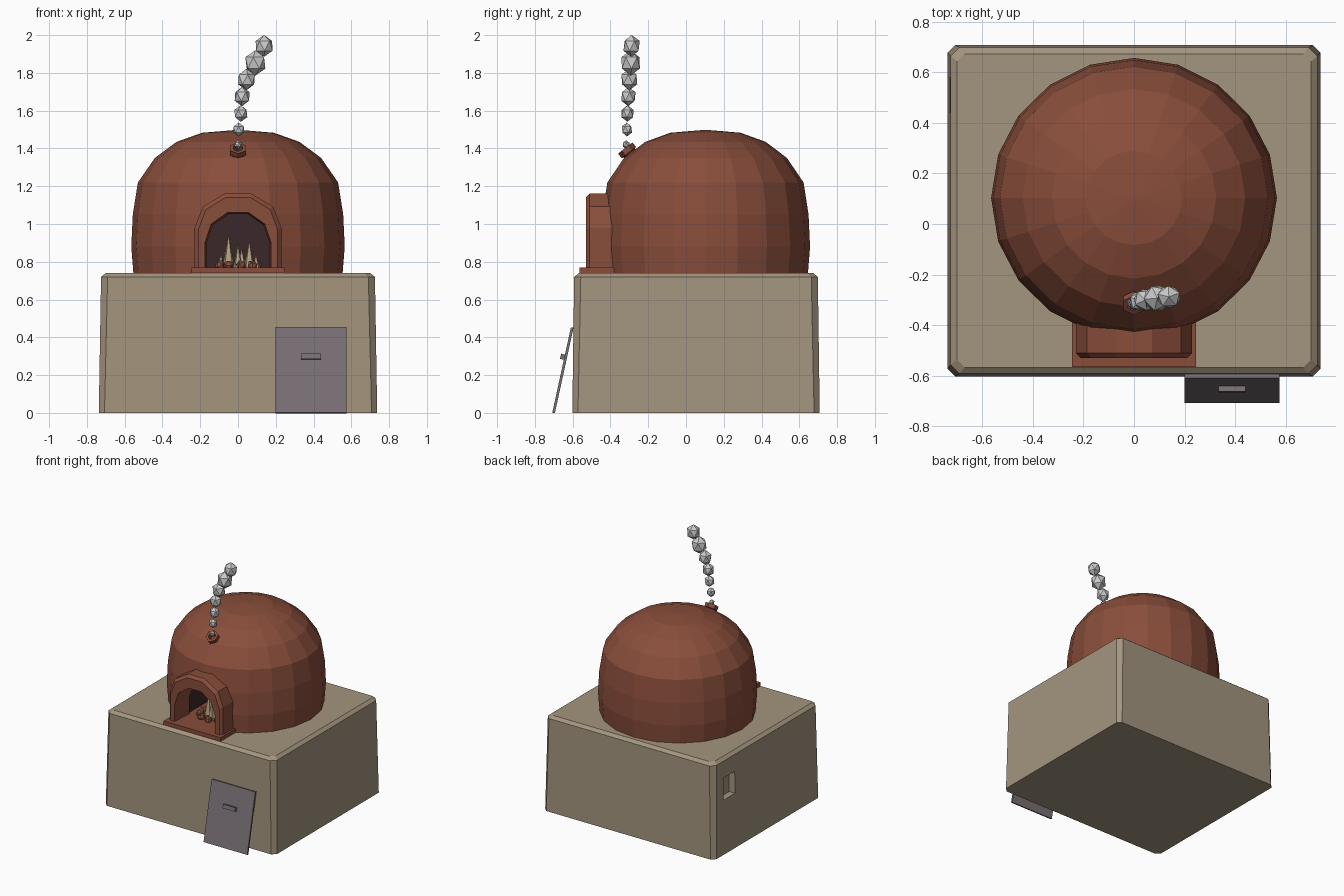
import bpy, bmesh, math
from mathutils import Matrix, Vector

cube = bpy.data.objects.get("Cube")
if cube:
    bpy.data.objects.remove(cube, do_unlink=True)


def material(name, r, g, b):
    m = bpy.data.materials.new(name)
    m.use_nodes = True
    m.diffuse_color = (r, g, b, 1)
    m.node_tree.nodes["Principled BSDF"].inputs["Base Color"].default_value = (r, g, b, 1)
    return m


STONE = material("sandstone", 0.37, 0.30, 0.21)
BRICK = material("terracotta", 0.25, 0.075, 0.043)
SOOT = material("soot", 0.045, 0.02, 0.021)
IRON = material("iron grey", 0.19, 0.16, 0.175)
SMOKE = material("smoke grey", 0.6, 0.6, 0.6)
FLAME = material("pale flame", 0.46, 0.36, 0.22)


def finish(name, bm, *mats):
    bmesh.ops.recalc_face_normals(bm, faces=bm.faces)
    me = bpy.data.meshes.new(name)
    bm.to_mesh(me)
    bm.free()
    for m in mats:
        me.materials.append(m)
    ob = bpy.data.objects.new(name, me)
    bpy.context.collection.objects.link(ob)
    return ob


def loft(bm, loops, closed=True, caps=False, wrap=False):
    """Join matching loops of points with quads."""
    rings = [[bm.verts.new(p) for p in loop] for loop in loops]
    n = len(rings[0])
    pairs = list(zip(rings, rings[1:])) + ([(rings[-1], rings[0])] if wrap else [])
    for a, b in pairs:
        for i in range(n if closed else n - 1):
            j = (i + 1) % n
            bm.faces.new((a[i], a[j], b[j], b[i]))
    if caps:
        bm.faces.new(rings[0])
        bm.faces.new(rings[-1])


def box(name, mat, lo, hi):
    lo, hi = Vector(lo), Vector(hi)
    bm = bmesh.new()
    bmesh.ops.create_cube(bm, size=1, matrix=Matrix.Translation((lo + hi) / 2)
                          @ Matrix.Diagonal((*(hi - lo), 1)))
    return finish(name, bm, mat)


def circle(r, z, n, squash=1.0, cy=0.0):
    return [(r * math.sin(2 * math.pi * i / n),
             cy + squash * r * math.cos(2 * math.pi * i / n), z) for i in range(n)]


def arch(hw, spring, rise, y, foot=0.74):
    pts = [(hw, y, foot)]
    for i in range(6):
        a = math.pi * i / 5
        pts.append((hw * math.cos(a), y, spring + rise * math.sin(a)))
    return pts + [(-hw, y, foot)]


def cut(ob, cutter):
    cutter.hide_render = True
    mod = ob.modifiers.new("cut", 'BOOLEAN')
    mod.operation = 'DIFFERENCE'
    mod.solver = 'EXACT'
    mod.material_mode = 'TRANSFER'
    mod.object = cutter
    bpy.context.view_layer.objects.active = ob
    bpy.ops.object.modifier_apply(modifier=mod.name)
    bpy.data.objects.remove(cutter, do_unlink=True)


# Plinth: tapered block with chamfered corners and top edge, and a side niche
def chamfered(hx, hy, c, z):
    cy = 0.053
    quarter = [(1, 1), (-1, 1), (-1, -1), (1, -1)]
    pts = []
    for sx, sy in quarter:
        pair = [(sx * hx, cy + sy * (hy - c), z), (sx * (hx - c), cy + sy * hy, z)]
        pts += pair if sx * sy > 0 else pair[::-1]
    return pts


bm = bmesh.new()
loft(bm, [chamfered(0.737, 0.655, 0.03, 0), chamfered(0.725, 0.645, 0.035, 0.72),
          chamfered(0.70, 0.62, 0.03, 0.74)], caps=True)
plinth = finish("plinth", bm, STONE)
cut(plinth, box("niche_cutter", STONE, (-0.8, 0.44, 0.42), (-0.68, 0.58, 0.59)))

# Dome with the firing chamber cut into it
profile = [(0.553, 0.73), (0.565, 0.88), (0.557, 1.05), (0.53, 1.22),
           (0.44, 1.35), (0.325, 1.435), (0.19, 1.483), (0.01, 1.498)]
bm = bmesh.new()
loft(bm, [circle(r, z, 20, 0.98, 0.103) for r, z in profile], caps=True)
dome = finish("dome", bm, BRICK)
bm = bmesh.new()
loft(bm, [arch(0.18, 0.91, 0.175, y, 0.7) for y in (-0.6, 0.3)], caps=True)
cut(dome, finish("chamber_cutter", bm, SOOT))

# Mouth surround: an arched ring with a bevelled front
bm = bmesh.new()
loft(bm, [arch(0.23, 0.98, 0.19, -0.36), arch(0.23, 0.98, 0.19, -0.51),
          arch(0.21, 0.97, 0.18, -0.53), arch(0.175, 0.90, 0.17, -0.53),
          arch(0.166, 0.90, 0.16, -0.36)], closed=False, wrap=True)
finish("mouth_surround", bm, BRICK)
box("hearth_slab", BRICK, (-0.245, -0.565, 0.73), (0.245, -0.38, 0.77))
box("chamber_floor", BRICK, (-0.179, -0.38, 0.73), (0.179, 0.29, 0.768))

# Fire: ring of embers around pointed flames
bm = bmesh.new()
for i in range(9):
    a = 2 * math.pi * i / 9
    bmesh.ops.create_icosphere(bm, subdivisions=1, radius=0.03, matrix=Matrix.Translation(
        (0.1 * math.cos(a), -0.3 + 0.09 * math.sin(a), 0.78)) @ Matrix.Rotation(a, 4, 'Y'))
finish("embers", bm, BRICK)
bm = bmesh.new()
for x, y, r, top in [(-0.05, -0.28, 0.035, 0.95), (0, -0.32, 0.027, 0.9), (0.06, -0.29, 0.032, 0.915),
                     (-0.09, -0.32, 0.025, 0.84), (0.095, -0.31, 0.025, 0.84), (0.02, -0.24, 0.03, 0.87)]:
    h = top - 0.765
    bmesh.ops.create_cone(bm, cap_ends=True, segments=5, radius1=r, radius2=0, depth=h,
                          matrix=Matrix.Translation((x, y, 0.765 + h / 2)))
finish("flames", bm, FLAME)

# Vent pipe, tilted to follow the dome
bm = bmesh.new()
loft(bm, [circle(r, z, 6) for r, z in [(0.038, -0.06), (0.038, 0), (0.048, 0.005), (0.048, 0.035),
                                      (0.028, 0.035), (0.026, -0.01)]], caps=True)
bm.faces.ensure_lookup_table()
bm.faces[-1].material_index = 1
vent = finish("vent_pipe", bm, BRICK, SOOT)
vent.matrix_world = Matrix.Translation((0, -0.30, 1.375)) @ Matrix.Rotation(math.radians(38), 4, 'X')

# Smoke: chain of faceted puffs drifting sideways
bm = bmesh.new()
puffs = [(0, -0.317, 1.42, 0.023), (0.004, -0.313, 1.5, 0.036), (0.015, -0.31, 1.585, 0.043),
         (0.022, -0.305, 1.675, 0.05), (0.045, -0.3, 1.765, 0.056), (0.092, -0.293, 1.853, 0.066),
         (0.138, -0.288, 1.943, 0.057)]
for i, (x, y, z, r) in enumerate(puffs):
    bmesh.ops.create_icosphere(bm, subdivisions=1, radius=r, matrix=Matrix.Translation((x, y, z))
                               @ Matrix.Diagonal((0.9, 0.85, 1.02, 1)) @ Matrix.Rotation(i * 0.9, 4, 'Z'))
finish("smoke", bm, SMOKE)

# Door leaning against the plinth, with its handle
lean = Matrix.Translation((0.387, -0.703, 0)) @ Matrix.Rotation(math.radians(-12.3), 4, 'X')
door = box("door", IRON, (-0.188, -0.005, 0), (0.188, 0.009, 0.463))
handle = box("door_handle", IRON, (-0.053, -0.026, 0.287), (0.053, -0.004, 0.315))
for part in (door, handle):
    part.matrix_world = lean
